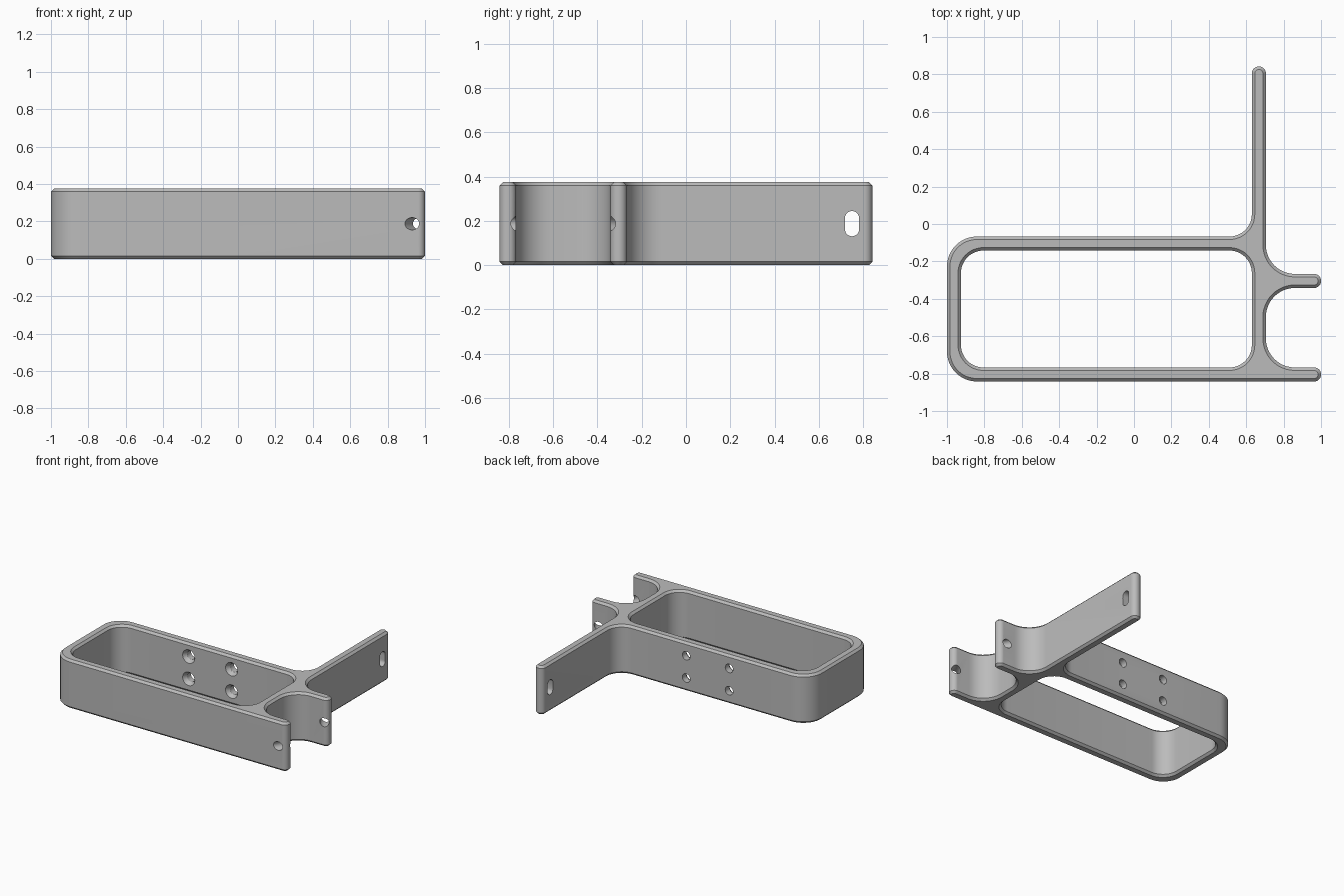
import bpy
import bmesh
from math import cos, sin, pi, radians
from mathutils import Vector, Matrix

HEIGHT, CHAMFER = 0.375, 0.016
MID = HEIGHT / 2
WALL = 0.075
STEPS = 12

cube = bpy.data.objects.get("Cube")
if cube:
    bpy.data.objects.remove(cube, do_unlink=True)

gray = bpy.data.materials.new("plain gray")
gray.use_nodes = True
gray.diffuse_color = (0.5, 0.5, 0.5, 1)
gray.node_tree.nodes["Principled BSDF"].inputs["Base Color"].default_value = (0.5, 0.5, 0.5, 1)


def rounded(corners):
    """Points and outward normals of a right-angled outline with rounded corners."""
    result = []
    for i, (x, y, r) in enumerate(corners):
        p = Vector((x, y))
        before = (p - Vector(corners[i - 1][:2])).normalized()
        after = (Vector(corners[(i + 1) % len(corners)][:2]) - p).normalized()
        side = 1 if before.cross(after) > 0 else -1
        center = p + (after - before) * r
        n0, n1 = Vector((before.y, -before.x)), Vector((after.y, -after.x))
        for k in range(STEPS + 1):
            t = k / STEPS * pi / 2
            n = n0 * cos(t) + n1 * sin(t)
            result.append((center + side * r * n, n))
    return result


def new_object(name, bm):
    mesh = bpy.data.meshes.new(name)
    bm.to_mesh(mesh)
    bm.free()
    obj = bpy.data.objects.new(name, mesh)
    bpy.context.collection.objects.link(obj)
    mesh.materials.append(gray)
    return obj


# Frame outline, counter-clockwise: box, two clamp tabs and the long arm
TIP, FILLET = WALL / 2 - 0.001, 0.155
outer = [
    (-1, -0.842, 0.16), (1, -0.842, TIP), (1, -0.767, TIP), (0.705, -0.767, FILLET),
    (0.705, -0.342, FILLET), (1, -0.342, TIP), (1, -0.267, TIP), (0.705, -0.267, FILLET),
    (0.705, 0.842, TIP), (0.63, 0.842, TIP), (0.63, -0.067, 0.12), (-1, -0.067, 0.16),
]
# Box opening, clockwise
opening = [(-0.925, -0.767, 0.12), (-0.925, -0.142, 0.12),
           (0.63, -0.142, 0.12), (0.63, -0.767, 0.12)]

# Chamfered extrusion of both outlines
bm = bmesh.new()
caps = {0: [], 3: []}
levels = [(0, CHAMFER), (CHAMFER, 0), (HEIGHT - CHAMFER, 0), (HEIGHT, CHAMFER)]
for corners in (outer, opening):
    outline = rounded(corners)
    rings = [[bm.verts.new((*(p - n * inset), z)) for p, n in outline] for z, inset in levels]
    count = len(outline)
    for low, high in zip(rings, rings[1:]):
        for i in range(count):
            j = (i + 1) % count
            bm.faces.new((low[i], low[j], high[j], high[i]))
    for level in caps:
        ring = rings[level]
        caps[level] += [bm.edges.get((ring[i], ring[(i + 1) % count])) for i in range(count)]
for edges in caps.values():
    bmesh.ops.triangle_fill(bm, edges=edges, use_beauty=True)
bmesh.ops.recalc_face_normals(bm, faces=bm.faces)
bracket = new_object("bracket_frame", bm)


def drill(bm, center, direction, r1, r2, depth):
    """Cylinder or cone along a direction; returns its vertices."""
    turn = Vector(direction).to_track_quat('Z', 'Y').to_matrix().to_4x4()
    return bmesh.ops.create_cone(bm, cap_ends=True, segments=32, radius1=r1, radius2=r2,
                                 depth=depth, matrix=Matrix.Translation(center) @ turn)["verts"]


# Slanted tab holes, arm slot and the four holes in the back wall
holes, sinks = bmesh.new(), bmesh.new()
tilt = radians(30)
for y, toward in ((-0.8045, 1), (-0.3045, -1)):
    drill(holes, (0.952, y, MID), (sin(tilt), toward * cos(tilt), 0), 0.033, 0.033, 0.24)
for v in drill(holes, (0.667, 0.75, MID), (1, 0, 0), 0.032, 0.032, 0.2):
    v.co.z += 0.025 if v.co.z > MID else -0.025
for x in (-0.32, 0.045):
    for z in (MID - 0.086, MID + 0.086):
        drill(holes, (x, -0.105, z), (0, 1, 0), 0.033, 0.033, 0.2)
        # Countersink on the inside of the box
        drill(sinks, (x, -0.132, z), (0, 1, 0), 0.065, 0.025, 0.06)

bpy.context.view_layer.objects.active = bracket
for name, tool in (("hole_cutter", holes), ("countersink_cutter", sinks)):
    cutter = new_object(name, tool)
    cutter.hide_render = True
    cut = bracket.modifiers.new(name, 'BOOLEAN')
    cut.operation, cut.solver, cut.object = 'DIFFERENCE', 'EXACT', cutter
    bpy.ops.object.modifier_apply(modifier=cut.name)
    bpy.data.objects.remove(cutter, do_unlink=True)

bpy.ops.object.select_all(action='DESELECT')
bracket.select_set(True)
bpy.ops.object.shade_smooth_by_angle(angle=radians(30))
